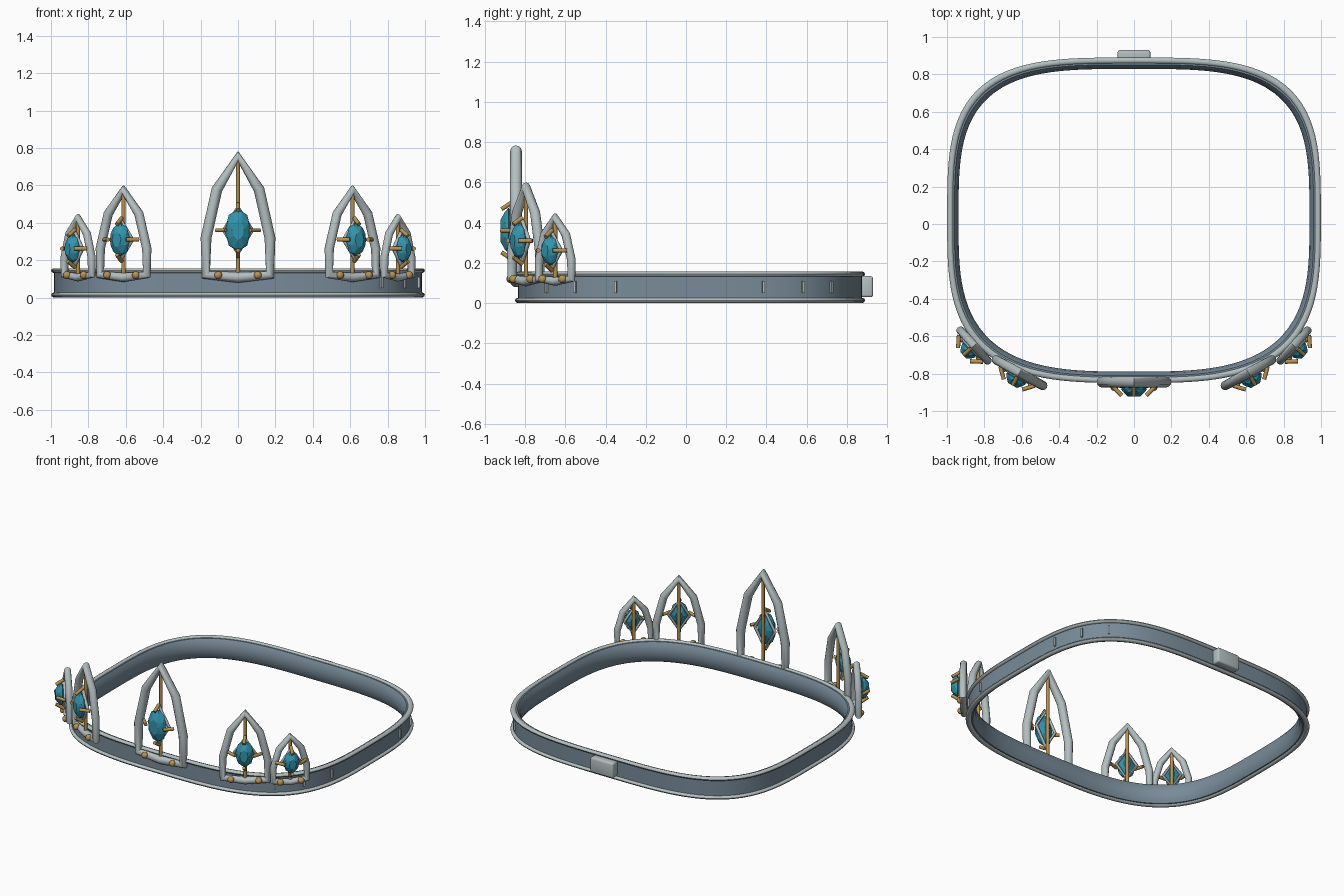
import bpy, bmesh, math
from mathutils import Matrix, Vector

if "Cube" in bpy.data.objects:
    bpy.data.objects.remove(bpy.data.objects["Cube"])


def material(name, rgb):
    m = bpy.data.materials.new(name)
    m.diffuse_color = (*rgb, 1)
    m.use_nodes = True
    m.node_tree.nodes["Principled BSDF"].inputs["Base Color"].default_value = m.diffuse_color
    return m


STEEL = material("dark_steel", (0.19, 0.26, 0.32))
SILVER = material("silver", (0.46, 0.52, 0.53))
GOLD = material("gold", (0.48, 0.29, 0.08))
TEAL = material("teal_gem", (0.03, 0.30, 0.42))
CY = 0.02            # centre of the band in y
A, B = 0.984, 0.855  # half sizes of the band


def exponent(y):
    return 3.5 if y > 0 else 3.2


def finish(ob, mat, smooth=True):
    ob.data.materials.clear()
    ob.data.materials.append(mat)
    if smooth:
        bpy.ops.object.select_all(action='DESELECT')
        ob.select_set(True)
        bpy.context.view_layer.objects.active = ob
        bpy.ops.object.shade_smooth_by_angle(angle=math.radians(40))
    return ob


def from_bmesh(name, bm, mat, matrix=Matrix(), smooth=True):
    bmesh.ops.recalc_face_normals(bm, faces=bm.faces[:])
    me = bpy.data.meshes.new(name)
    bm.to_mesh(me)
    bm.free()
    ob = bpy.data.objects.new(name, me)
    bpy.context.collection.objects.link(ob)
    ob.matrix_world = matrix
    return finish(ob, mat, smooth)


def hoop(name, profile, mat, steps=144):
    """Sweep a closed (outward offset, z) profile around the rounded square."""
    bm = bmesh.new()
    rings = []
    for i in range(steps):
        t = 2 * math.pi * i / steps
        c, s = math.cos(t), math.sin(t)
        n = exponent(s)
        ring = []
        for off, z in profile:
            r = (abs(c / (A + off)) ** n + abs(s / (B + off)) ** n) ** (-1 / n)
            ring.append(bm.verts.new((r * c, r * s + CY, z)))
        rings.append(ring)
    k = len(profile)
    for i in range(steps):
        a, b = rings[i], rings[(i + 1) % steps]
        for j in range(k):
            bm.faces.new((a[j], b[j], b[(j + 1) % k], a[(j + 1) % k]))
    return from_bmesh(name, bm, mat)


def tube(name, points, radius, mat, matrix, closed=False, res=3):
    cu = bpy.data.curves.new(name, 'CURVE')
    cu.dimensions = '3D'
    cu.bevel_depth = radius
    cu.bevel_resolution = res
    cu.use_fill_caps = True
    sp = cu.splines.new('POLY')
    sp.points.add(len(points) - 1)
    for p, co in zip(sp.points, points):
        p.co = (*co, 1)
    sp.use_cyclic_u = closed
    ob = bpy.data.objects.new(name, cu)
    bpy.context.collection.objects.link(ob)
    ob.matrix_world = matrix
    bpy.ops.object.select_all(action='DESELECT')
    ob.select_set(True)
    bpy.context.view_layer.objects.active = ob
    bpy.ops.object.convert(target='MESH')
    return finish(bpy.context.object, mat)


def box(name, size, matrix, mat, bevel=0.0):
    bm = bmesh.new()
    bmesh.ops.create_cube(bm, size=1, matrix=Matrix.Diagonal((*size, 1)))
    if bevel:
        bmesh.ops.bevel(bm, geom=bm.edges[:], offset=bevel, segments=3,
                        profile=0.5, affect='EDGES')
    return from_bmesh(name, bm, mat, matrix)


def gem(name, hw, hh, centre, depth, mat, matrix):
    """Eight-sided cut stone facing -y: pointed back, girdle, crown, table."""
    bm = bmesh.new()
    rings = []
    for scale, d, turn in ((0.35, 0.9, 0), (1.0, 0.1, 0), (0.88, -0.4, 0.5), (0.45, -1.0, 0)):
        rings.append([bm.verts.new((
            hw * scale * math.sin((i + turn) * math.pi / 4),
            centre[1] + depth * d,
            centre[2] + hh * scale * math.cos((i + turn) * math.pi / 4)))
            for i in range(8)])
    for k in range(3):
        a, b = rings[k], rings[k + 1]
        for i in range(8):
            j = (i + 1) % 8
            if k == 0:
                bm.faces.new((a[i], a[j], b[j], b[i]))
            elif k == 1:
                bm.faces.new((a[i], a[j], b[i]))
                bm.faces.new((a[j], b[j], b[i]))
            else:
                bm.faces.new((a[i], a[j], b[j]))
                bm.faces.new((a[i], b[j], b[i]))
    bm.faces.new(rings[0])
    bm.faces.new(rings[-1])
    return from_bmesh(name, bm, mat, matrix, smooth=False)


def medallion(tag, x, y, angle, w, top, r, gz, hw, hh):
    """Pointed arch with post, gem, bezel, prongs and beads."""
    m = Matrix.Translation((x, y, 0)) @ Matrix.Rotation(math.radians(angle), 4, 'Z')
    low, h = 0.122, top - 0.122
    right = [(w, 0, low), (w, 0, low + 0.31 * h), (0.66 * w, 0, low + 0.72 * h)]
    left = [(-px, py, pz) for px, py, pz in reversed(right)]
    arch = [(0, 0, 0.108)] + right + [(0, 0, top)] + left
    tube(f"{tag}_arch", arch, r, SILVER, m, closed=True, res=4)
    tube(f"{tag}_post", [(0, 0, 0.11), (0, 0, top - 0.02)], 0.011, GOLD, m)
    bw, bh = hw * 1.1, hh * 1.12
    tube(f"{tag}_bezel", [(bw, -0.02, gz), (0, -0.02, gz + bh), (-bw, -0.02, gz),
                          (0, -0.02, gz - bh)], 0.011, SILVER, m, closed=True)
    gem(f"{tag}_gem", hw, hh, (0, -0.04, gz), 0.038, TEAL, m)
    for i, (u, v) in enumerate(((1, 0), (0, 1), (-1, 0), (0, -1))):
        p0 = Vector((u * (hw + 0.045), -0.022, gz + v * (hh + 0.025)))
        p1 = Vector((u * (hw - 0.004), -0.072, gz + v * (hh - 0.008)))
        tube(f"{tag}_prong_{i}", [p0, p1], 0.011, GOLD, m)
    for i, s in enumerate((-1, 1)):
        bm = bmesh.new()
        bmesh.ops.create_uvsphere(bm, u_segments=16, v_segments=10, radius=0.021,
                                  matrix=Matrix.Translation((s * 0.62 * w, -r * 0.9, 0.12)))
        from_bmesh(f"{tag}_bead_{i}", bm, GOLD, m)


# Band with slightly bulging inside
hoop("band", [(0, 0.012), (0, 0.148), (-0.024, 0.148), (-0.038, 0.125),
              (-0.046, 0.08), (-0.038, 0.035), (-0.024, 0.012)], STEEL)

# Rounded rails along both edges
for name, z in (("lower_rail", 0.014), ("upper_rail", 0.144)):
    hoop(name, [(0.016 * math.cos(k * math.pi / 5) - 0.001,
                 z + 0.013 * math.sin(k * math.pi / 5)) for k in range(10)], SILVER)

# Pointed arches: centre one and mirrored pairs
medallion("centre", 0, -0.845, 0, 0.171, 0.755, 0.029, 0.36, 0.07, 0.115)
for side, s in (("left", -1), ("right", 1)):
    medallion(f"{side}_inner", s * 0.612, -0.795, s * 29, 0.142, 0.575, 0.025, 0.31, 0.06, 0.09)
    medallion(f"{side}_outer", s * 0.855, -0.65, s * 48, 0.108, 0.425, 0.022, 0.262, 0.052, 0.076)

# Clasp at the back
box("clasp", (0.175, 0.06, 0.105), Matrix.Translation((0, 0.9, 0.082)), SILVER, 0.012)

# Small upright marks on the right side
for i, wy in enumerate((-0.69, -0.55, -0.35, 0.385, 0.58, 0.72)):
    y = wy - CY
    n = exponent(y)
    x = A * (1 - abs(y / B) ** n) ** (1 / n)
    nx, ny = x ** (n - 1) / A ** n, math.copysign(abs(y) ** (n - 1) / B ** n, y)
    m = Matrix.Translation((x, wy, 0.08)) @ Matrix.Rotation(math.atan2(ny, nx), 4, 'Z')
    box(f"side_mark_{i}", (0.022, 0.013, 0.06), m, SILVER)
